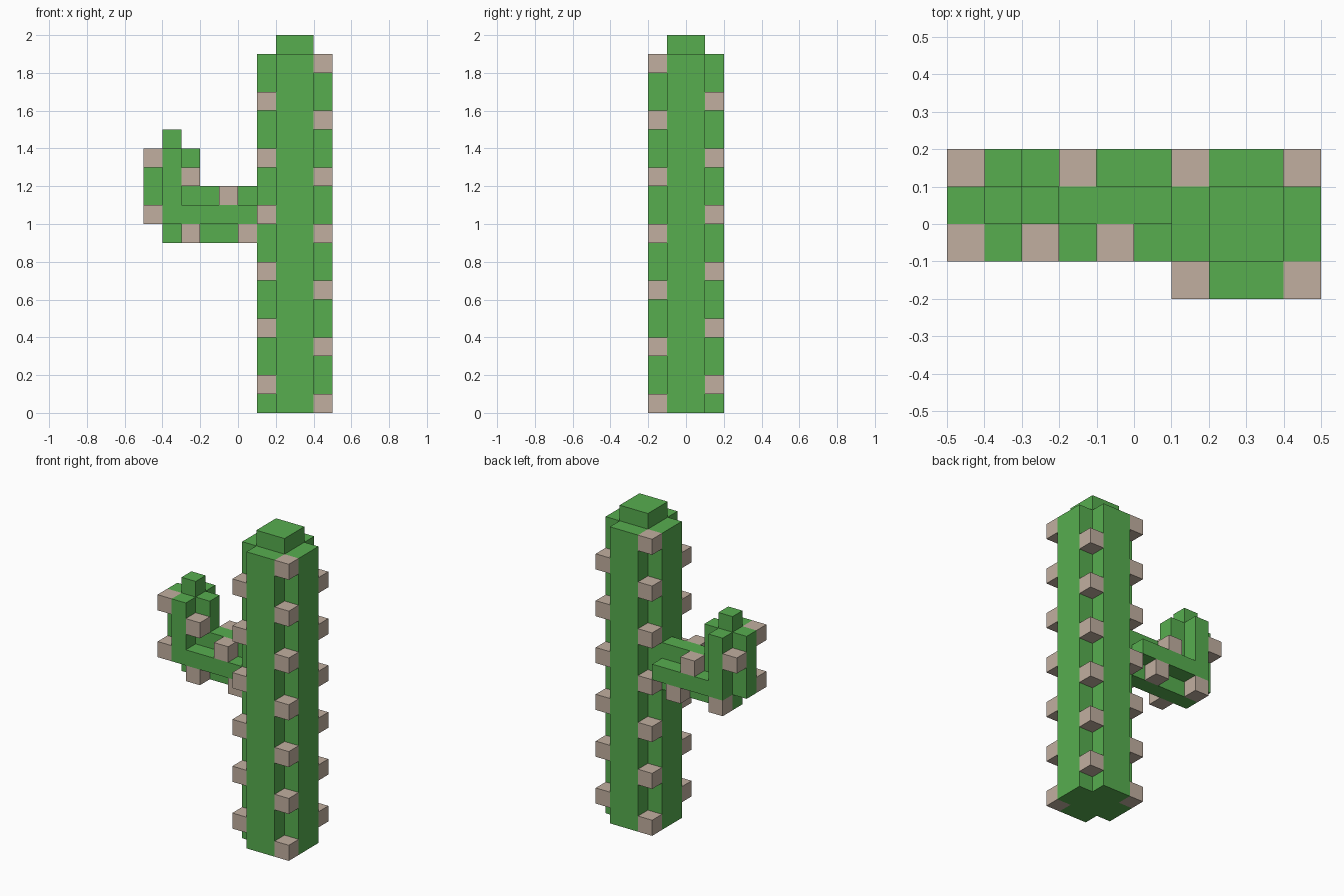
import bpy, bmesh
from itertools import product
from mathutils import Vector

if "Cube" in bpy.data.objects:
    bpy.data.objects.remove(bpy.data.objects["Cube"], do_unlink=True)

U = 0.1  # block size


def material(name, rgb):
    m = bpy.data.materials.new(name)
    m.use_nodes = True
    m.diffuse_color = (*rgb, 1)
    m.node_tree.nodes["Principled BSDF"].inputs["Base Color"].default_value = (*rgb, 1)
    return m


GREEN = material("cactus green", (0.095, 0.423, 0.078))
TAN = material("spine tan", (0.535, 0.43, 0.35))


def block_object(name, boxes, mat):
    """Merge boxes (x0, x1, y0, y1, z0, z1 in blocks) into one clean outer shell."""
    cells = set()
    for x0, x1, y0, y1, z0, z1 in boxes:
        cells.update(product(range(x0, x1), range(y0, y1), range(z0, z1)))
    bm = bmesh.new()
    for cell in cells:
        centre = Vector(cell) + Vector((0.5, 0.5, 0.5))
        for axis, sign in product(range(3), (-1, 1)):
            n = Vector((0, 0, 0))
            n[axis] = sign
            if tuple(int(c) for c in Vector(cell) + n) in cells:
                continue
            u = Vector((0, 0, 0))
            u[(axis + 1) % 3] = 0.5
            v = n.cross(u)
            mid = centre + n * 0.5
            bm.faces.new([bm.verts.new((mid + a * u + b * v) * U)
                          for a, b in ((-1, -1), (1, -1), (1, 1), (-1, 1))])
    bmesh.ops.remove_doubles(bm, verts=bm.verts, dist=0.001)
    bmesh.ops.dissolve_limit(bm, angle_limit=0.01, verts=bm.verts, edges=bm.edges)
    mesh = bpy.data.meshes.new(name)
    bm.to_mesh(mesh)
    bm.free()
    mesh.materials.append(mat)
    ob = bpy.data.objects.new(name, mesh)
    bpy.context.collection.objects.link(ob)


def cube(x, y, z):
    return (x, x + 1, y, y + 1, z, z + 1)


# Trunk: cross-shaped column with a raised core on top
block_object("trunk", [(2, 4, -2, 2, 0, 19),
                       (1, 5, -1, 1, 0, 19),
                       (2, 4, -1, 1, 19, 20)], GREEN)

# Arm: horizontal cross section, then an upright cross section with a raised core
block_object("arm", [(-4, 1, 0, 1, 9, 12),
                     (-4, 1, -1, 2, 10, 11),
                     (-5, -2, 0, 1, 10, 14),
                     (-4, -3, -1, 2, 10, 14),
                     (-4, -3, 0, 1, 14, 15)], GREEN)

# Trunk spines: one every three blocks in each notch, staggered by corner
for name, x, y, start in (("front_left", 4, -2, 0), ("back_right", 1, 1, 0),
                          ("front_right", 1, -2, 1), ("back_left", 4, 1, 1)):
    block_object("trunk_spines_" + name,
                 [cube(x, y, z) for z in range(start, 19, 3)
                  if z < 18 + (start == 0)], TAN)

# Arm spines
block_object("arm_spines_upright", [cube(-5, -1, 10), cube(-5, -1, 13),
                                    cube(-3, -1, 12), cube(-5, 1, 12)], TAN)
block_object("arm_spines_lower", [cube(-3, -1, 9), cube(0, -1, 9),
                                  cube(-4, 1, 9), cube(-1, 1, 9)], TAN)
block_object("arm_spines_upper", [cube(-1, -1, 11), cube(-2, 1, 11)], TAN)
